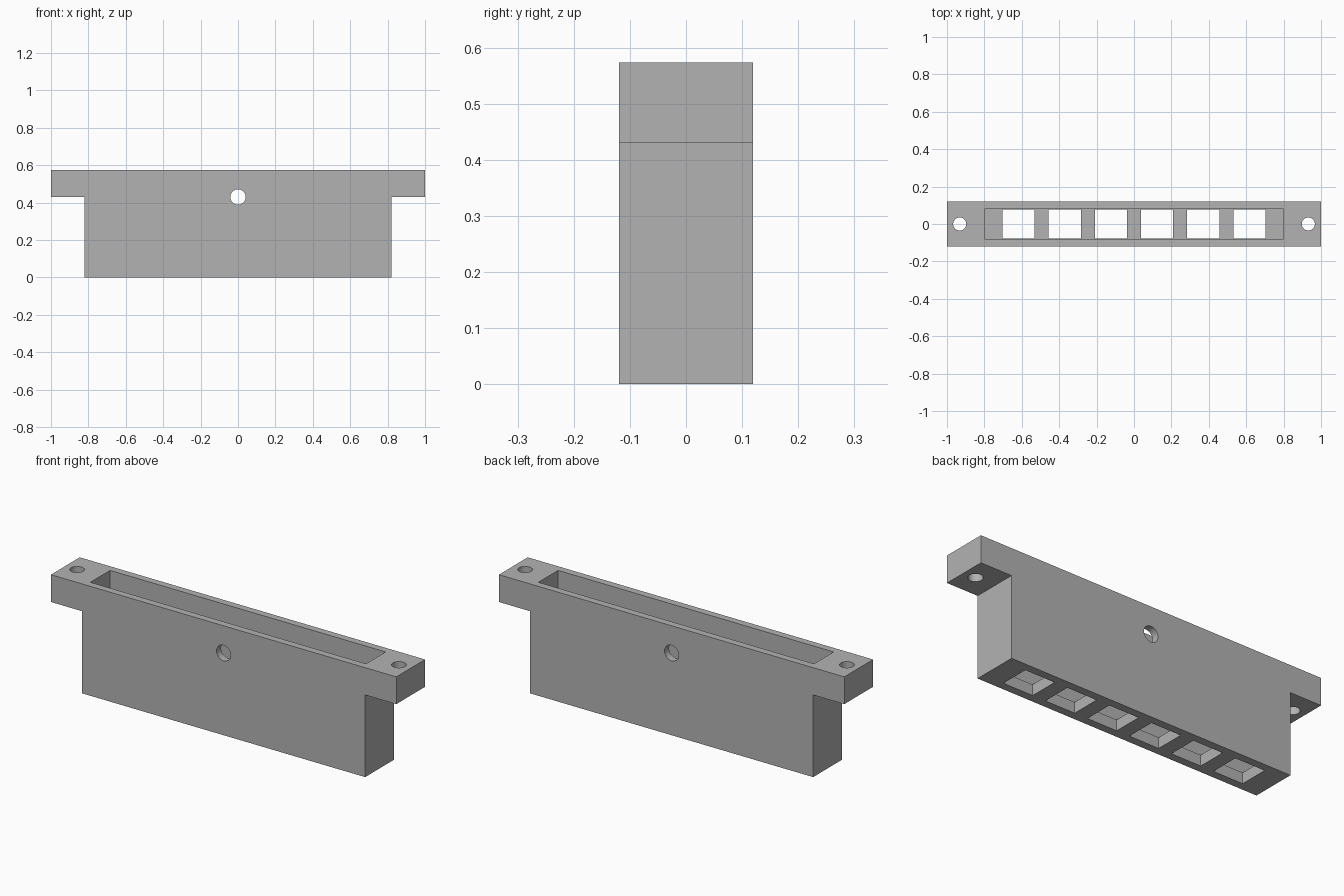
import bpy
import bmesh
from math import pi
from mathutils import Matrix

cube = bpy.data.objects.get("Cube")
if cube:
    bpy.data.objects.remove(cube, do_unlink=True)

# Overall sizes
HALF_DEPTH, HEIGHT, FLANGE_Z = 0.119, 0.573, 0.43
BODY_X, FLOOR = 0.82, 0.057

grey = bpy.data.materials.new("plain grey")
grey.use_nodes = True
colour = (0.45, 0.45, 0.45, 1)
grey.diffuse_color = colour
grey.node_tree.nodes["Principled BSDF"].inputs["Base Color"].default_value = colour


def new_object(name, bm):
    bmesh.ops.recalc_face_normals(bm, faces=bm.faces)
    mesh = bpy.data.meshes.new(name)
    bm.to_mesh(mesh)
    bm.free()
    mesh.materials.append(grey)
    obj = bpy.data.objects.new(name, mesh)
    bpy.context.collection.objects.link(obj)
    return obj


def box(name, x, half_x, half_y, z0, z1):
    bm = bmesh.new()
    size = Matrix.Diagonal((2 * half_x, 2 * half_y, z1 - z0, 1))
    bmesh.ops.create_cube(bm, size=1, matrix=Matrix.Translation((x, 0, (z0 + z1) / 2)) @ size)
    return new_object(name, bm)


def cylinder(name, x, z, radius, turn=0):
    bm = bmesh.new()
    place = Matrix.Translation((x, 0, z)) @ Matrix.Rotation(turn, 4, "X")
    bmesh.ops.create_cone(bm, cap_ends=True, segments=48, radius1=radius,
                          radius2=radius, depth=0.5, matrix=place)
    return new_object(name, bm)


# T-shaped housing extruded front to back
bm = bmesh.new()
half = [(BODY_X, 0), (BODY_X, FLANGE_Z), (1, FLANGE_Z), (1, HEIGHT)]
outline = half + [(-x, z) for x, z in reversed(half)]
face = bm.faces.new([bm.verts.new((x, -HALF_DEPTH, z)) for x, z in outline])
extruded = bmesh.ops.extrude_face_region(bm, geom=[face])["geom"]
bmesh.ops.translate(bm, vec=(0, 2 * HALF_DEPTH, 0),
                    verts=[v for v in extruded if isinstance(v, bmesh.types.BMVert)])
housing = new_object("housing", bm)

# Long open slot, floor windows, cross hole and flange screw holes
cutters = [box("slot_cutter", 0, 0.798, 0.0815, FLOOR, 0.7)]
for i in range(6):
    cutters.append(box("window_cutter", (i - 2.5) * 0.247, 0.086, 0.077, -0.1, 0.1))
cutters.append(cylinder("cross_hole_cutter", 0, FLANGE_Z, 0.041, pi / 2))
for side in (-1, 1):
    cutters.append(cylinder("screw_hole_cutter", side * 0.932, 0.5, 0.035))

for cutter in cutters:
    cutter.hide_render = True
    cut = housing.modifiers.new(cutter.name, "BOOLEAN")
    cut.operation = "DIFFERENCE"
    cut.solver = "EXACT"
    cut.object = cutter

# Apply the cuts and remove the cutters
graph = bpy.context.evaluated_depsgraph_get()
mesh = bpy.data.meshes.new_from_object(housing.evaluated_get(graph))
housing.modifiers.clear()
housing.data = mesh
for cutter in cutters:
    bpy.data.objects.remove(cutter, do_unlink=True)

# Smooth hole walls with sharp edges
bpy.ops.object.select_all(action="DESELECT")
housing.select_set(True)
bpy.context.view_layer.objects.active = housing
bpy.ops.object.shade_smooth_by_angle(angle=pi / 6)
